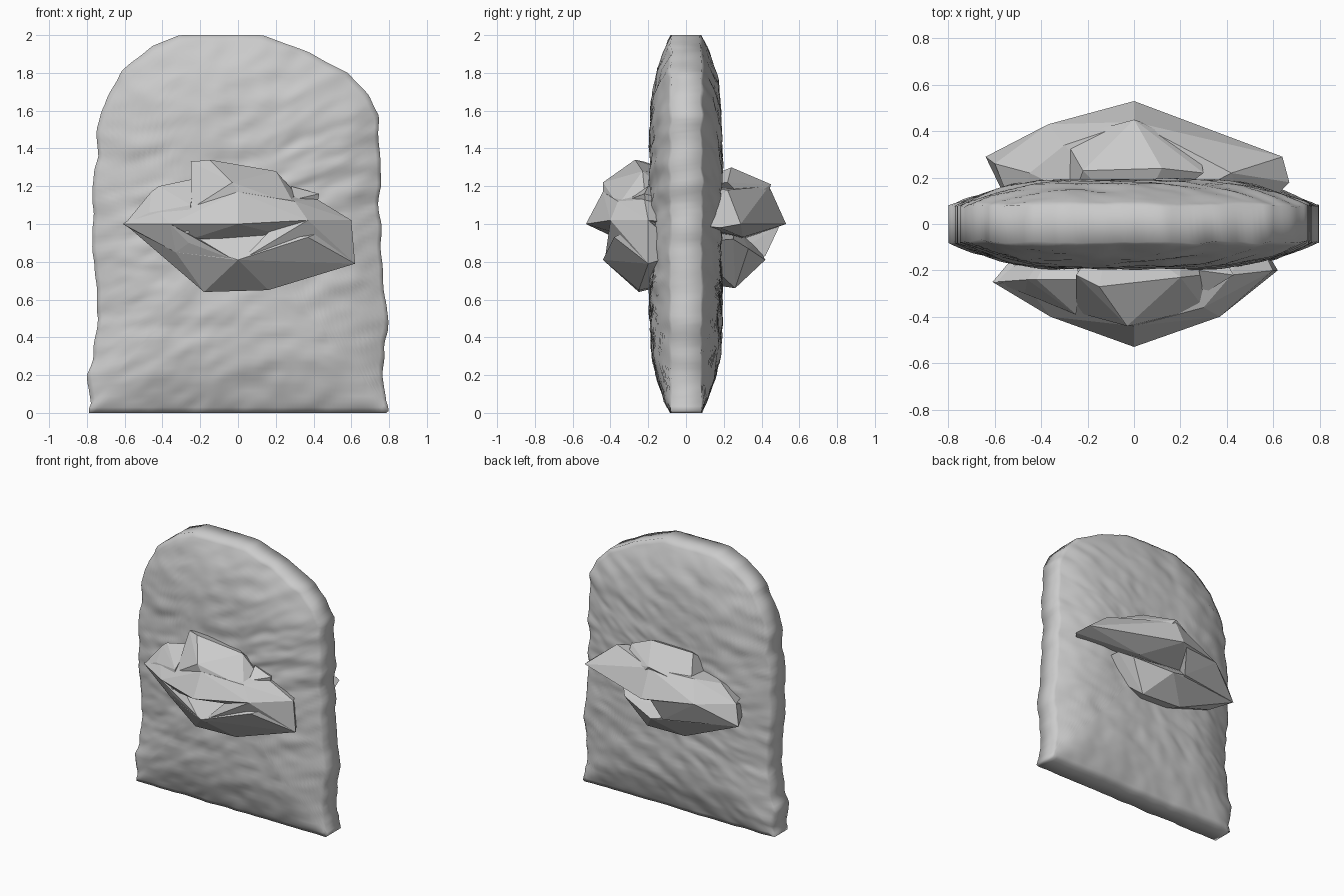
import bpy, bmesh, math
from mathutils import Vector, noise

cube = bpy.data.objects.get("Cube")
if cube:
    bpy.data.objects.remove(cube, do_unlink=True)


def material(name, colour):
    mat = bpy.data.materials.new(name)
    mat.use_nodes = True
    mat.diffuse_color = colour
    mat.node_tree.nodes["Principled BSDF"].inputs["Base Color"].default_value = colour
    return mat


stone = material("pale grey stone", (0.6, 0.6, 0.6, 1))


def finish(bm, name):
    bmesh.ops.recalc_face_normals(bm, faces=bm.faces)
    mesh = bpy.data.meshes.new(name)
    bm.to_mesh(mesh)
    bm.free()
    mesh.materials.append(stone)
    obj = bpy.data.objects.new(name, mesh)
    bpy.context.collection.objects.link(obj)
    return obj


def resample(points, count):
    """Evenly spaced points along a closed polyline."""
    pts = [Vector(p) for p in points]
    pairs = list(zip(pts, pts[1:] + pts[:1]))
    total = sum((b - a).length for a, b in pairs)
    result, start, i = [], 0.0, 0
    for k in range(count):
        d = total * k / count
        while d > start + (pairs[i][1] - pairs[i][0]).length:
            start += (pairs[i][1] - pairs[i][0]).length
            i += 1
        a, b = pairs[i]
        result.append(a.lerp(b, (d - start) / (b - a).length))
    return result, total / count


# Weathered slab: arched outline (x, z), domed on both faces
OUTLINE = [(-.79, 0), (.8, 0), (.765, .2), (.79, .5), (.765, .8), (.745, 1.05),
           (.755, 1.2), (.75, 1.57), (.69, 1.68), (.58, 1.8), (.37, 1.91), (.13, 2),
           (-.31, 2), (-.46, 1.94), (-.62, 1.8), (-.73, 1.6), (-.75, 1.4),
           (-.74, 1.35), (-.77, 1.2), (-.765, .85), (-.735, .5), (-.77, .3),
           (-.8, .2), (-.785, .05)]
COUNT, RINGS = 260, 34


def ripple(x, z, side):
    """Slanted hammered texture on the faces."""
    u, v = x + z * .35, z - x * .35
    return (.012 * noise.noise((u * 4, v * 11, side * 7))
            + .006 * noise.noise((u * 9, v * 20, side * 3)))


def slab():
    bm = bmesh.new()
    rim, step = resample(OUTLINE, COUNT)
    for p in rim:
        if .05 < p.y < 1.95:
            p.x += .014 * noise.noise((p.x * 2, 0, p.y * 9))

    def inset(x, z):
        """Softened distance to the outline, so corners get no crease."""
        total = sum(((p.x - x) ** 2 + (p.y - z) ** 2) ** -1.5 for p in rim)
        return (total * step / 2) ** -.5

    sides = ([], [])
    for r in range(RINGS):
        s = 1 - r / RINGS
        ring = ([], [])
        for p in rim:
            x, z = p.x * s, 1 + (p.y - 1) * s
            t = min(1, inset(x, z) / .4) if r else 0
            depth = .078 + .112 * (1 - (1 - t) ** 1.8)
            for k, side in enumerate((-1, 1)):
                ring[k].append(bm.verts.new((x, side * (depth + ripple(x, z, side)), z)))
        for k in (0, 1):
            sides[k].append(ring[k])

    def bridge(a, b):
        for i in range(COUNT):
            j = (i + 1) % COUNT
            bm.faces.new((a[i], a[j], b[j], b[i]))

    for side, rings in zip((-1, 1), sides):
        for a, b in zip(rings, rings[1:]):
            bridge(a, b)
        centre = bm.verts.new((0, side * .19, 1))
        for i in range(COUNT):
            bm.faces.new((rings[-1][i], rings[-1][(i + 1) % COUNT], centre))
    # Edge band joining the two faces
    bridge(sides[0][0], sides[1][0])
    obj = finish(bm, "slab")
    bpy.ops.object.select_all(action='DESELECT')
    obj.select_set(True)
    bpy.context.view_layer.objects.active = obj
    bpy.ops.object.shade_smooth_by_angle(angle=math.radians(80))


slab()


# Faceted rock through the slab: overlapping hulls leave notches and ledges
def chunk(name, points):
    bm = bmesh.new()
    for p in points:
        bm.verts.new(p)
    bmesh.ops.convex_hull(bm, input=bm.verts)
    loose = [v for v in bm.verts if not v.link_faces]
    bmesh.ops.delete(bm, geom=loose, context='VERTS')
    finish(bm, name)


chunk("rock_front_upper", [
    (-.61, -.25, 1), (-.46, -.27, 1.1), (0, -.44, 1.17), (0, -.53, 1), (-.36, -.4, 1),
    (.37, -.4, 1.02), (.3, -.36, 1.12), (.42, -.22, 1.13), (.6, -.2, 1.02),
    (-.25, -.36, .92), (.28, -.3, .93), (0, -.36, .94), (-.4, 0, 1), (.5, 0, 1), (0, 0, 1.2)])
chunk("rock_front_lower", [
    (.62, -.2, .79), (.6, -.2, 1.02), (.37, -.38, .93), (0, -.44, .81), (-.33, -.33, .85),
    (-.6, -.24, 1), (.16, -.25, .65), (-.18, -.25, .64), (.5, 0, .85), (-.4, 0, .95),
    (0, 0, .7)])
# Solid flanks either side of the front slot
chunk("rock_front_left_flank", [
    (.3, -.36, 1.1), (.37, -.4, 1.02), (.6, -.2, 1.02), (.62, -.2, .79), (.28, -.38, .91),
    (.02, -.43, .81), (.2, -.2, .8), (.3, 0, 1)])
chunk("rock_front_right_flank", [
    (-.61, -.25, 1), (-.36, -.4, 1), (-.26, -.39, .9), (-.33, -.33, .85),
    (-.02, -.43, .81), (-.2, -.2, .75), (-.3, 0, 1)])
chunk("rock_front_crest", [
    (-.25, -.22, 1.33), (-.15, -.27, 1.34), (.2, -.23, 1.28), (.29, -.22, 1.18),
    (-.03, -.44, 1.22), (0, -.44, 1.17), (-.25, -.38, 1.08), (.3, -.36, 1.1),
    (-.1, 0, 1.25), (.2, 0, 1.1)])
chunk("rock_front_left_spur", [
    (.43, -.22, 1.16), (.3, -.3, 1.13), (.28, -.2, 1.2), (.4, -.2, 1), (.3, 0, 1.1)])
chunk("rock_front_right_spur", [
    (-.46, -.24, 1.17), (-.42, -.24, 1.2), (-.23, -.24, 1.24), (-.47, -.3, 1.06),
    (-.6, -.25, 1), (-.25, -.39, 1.1), (-.3, 0, 1.1), (-.26, -.4, .95)])
chunk("rock_back_upper", [
    (-.6, .26, 1.02), (-.37, .43, 1.02), (0, .53, 1), (.3, .37, 1.1), (.64, .29, 1),
    (.67, .18, .98), (.42, .22, 1.18), (0, .44, 1.2), (-.3, .34, 1.16), (-.45, .22, 1.12),
    (.2, .3, .93), (-.2, .3, .92), (.5, 0, 1), (-.5, 0, 1), (0, 0, 1.2)])
chunk("rock_back_lower", [
    (.35, .25, .92), (.28, .33, .87), (0, .42, .81), (-.35, .37, .9), (-.64, .29, .87),
    (-.6, .26, 1.02), (-.5, .2, .8), (.14, .26, .66), (-.18, .27, .67), (.4, 0, .9),
    (-.5, 0, .9), (0, 0, .7)])
# Solid flank beside the back overhang
chunk("rock_back_right_flank", [
    (-.6, .26, 1.02), (-.64, .29, .87), (-.37, .43, 1.02), (-.05, .5, 1), (-.1, .42, .83),
    (-.35, .37, .88), (-.2, .2, .8), (-.3, 0, 1)])
chunk("rock_back_crest", [
    (-.22, .23, 1.29), (.12, .24, 1.3), (.3, .22, 1.22), (.28, .32, 1.12), (0, .45, 1.21),
    (-.3, .37, 1.1), (.1, .42, 1.1), (0, 0, 1.2), (-.3, 0, 1.1)])
